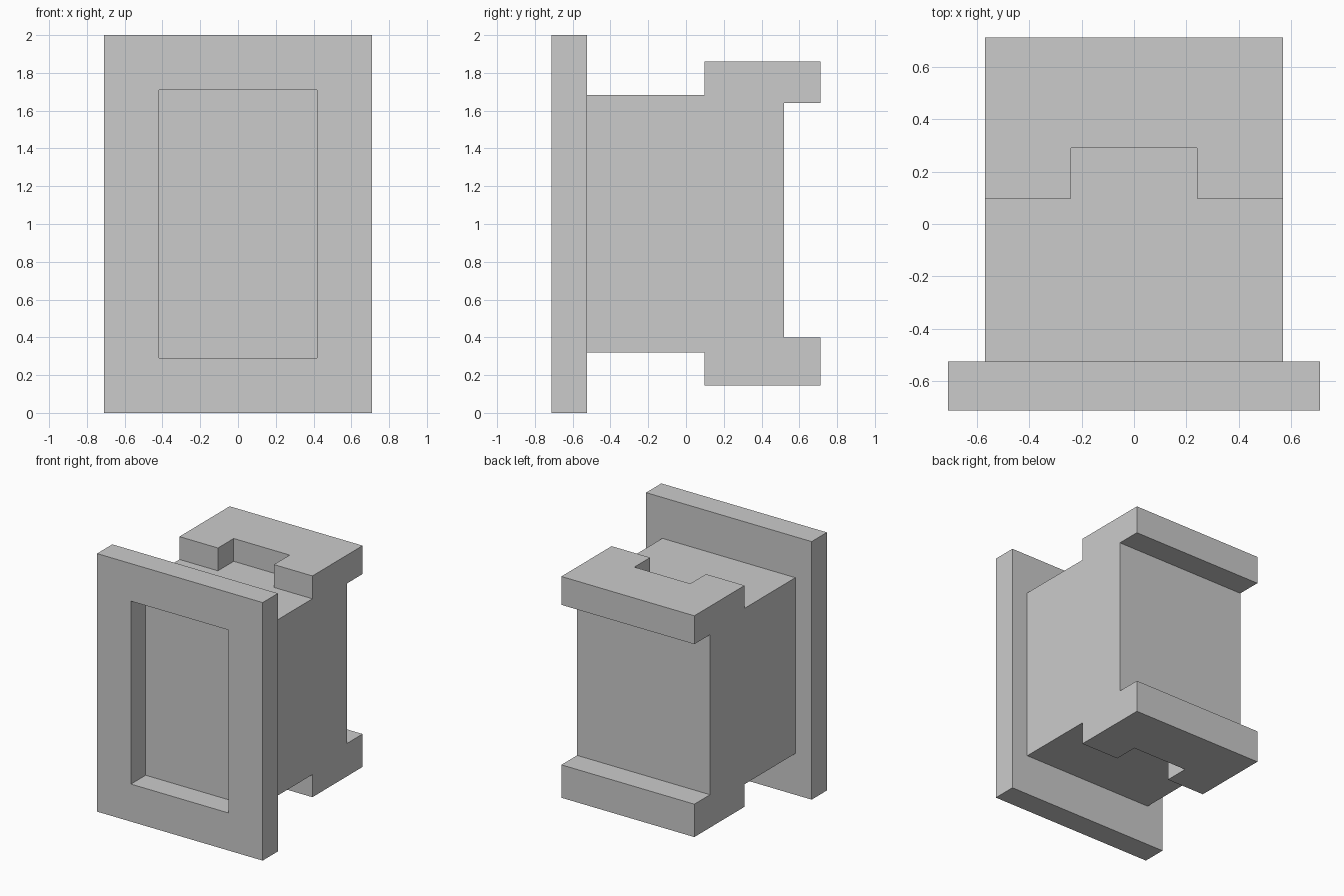
import bpy, bmesh
from mathutils import Vector

if "Cube" in bpy.data.objects:
    bpy.data.objects.remove(bpy.data.objects["Cube"])


def finish(name, bm):
    bmesh.ops.recalc_face_normals(bm, faces=bm.faces)
    mesh = bpy.data.meshes.new(name)
    bm.to_mesh(mesh)
    bm.free()
    obj = bpy.data.objects.new(name, mesh)
    bpy.context.collection.objects.link(obj)
    return obj


def box(lo, hi):
    bm = bmesh.new()
    bmesh.ops.create_cube(bm, size=1)
    for v in bm.verts:
        v.co = Vector(h if c > 0 else l for c, l, h in zip(v.co, lo, hi))
    return bm


# Front plate: slab with a rectangular recess stopping just short of its back
bm = box((-0.71, -0.712, 0), (0.71, -0.525, 2))
front = [f for f in bm.faces if f.normal.y < -0.9]
bmesh.ops.inset_region(bm, faces=front, thickness=0.291, use_even_offset=True)
ext = bmesh.ops.extrude_face_region(bm, geom=front)
floor = [g for g in ext["geom"] if isinstance(g, bmesh.types.BMVert)]
bmesh.ops.translate(bm, verts=floor, vec=(0, 0.18, 0))
bmesh.ops.delete(bm, geom=[f for f in front if f.is_valid], context="FACES")
finish("front_plate", bm)

# Body: side profile (y, z) with top and bottom caps, extruded across x
profile = [(-0.525, 0.32), (0.097, 0.32), (0.097, 0.145), (0.712, 0.145),
           (0.712, 0.4), (0.52, 0.4), (0.52, 1.64), (0.712, 1.64),
           (0.712, 1.86), (0.097, 1.86), (0.097, 1.683), (-0.525, 1.683)]
bm = bmesh.new()
face = bm.faces.new([bm.verts.new((-0.57, y, z)) for y, z in profile])
ext = bmesh.ops.extrude_face_region(bm, geom=[face])
far = [g for g in ext["geom"] if isinstance(g, bmesh.types.BMVert)]
bmesh.ops.translate(bm, verts=far, vec=(1.14, 0, 0))
body = finish("body", bm)

# Notches in the front edge of both caps
for name, z0, z1 in (("top_notch_cutter", 1.683, 2.0), ("bottom_notch_cutter", 0.0, 0.32)):
    cutter = finish(name, box((-0.24, 0.0, z0), (0.24, 0.29, z1)))
    cutter.hide_render = True
    cutter.display_type = "WIRE"
    mod = body.modifiers.new(name, "BOOLEAN")
    mod.operation = "DIFFERENCE"
    mod.solver = "EXACT"
    mod.object = cutter
